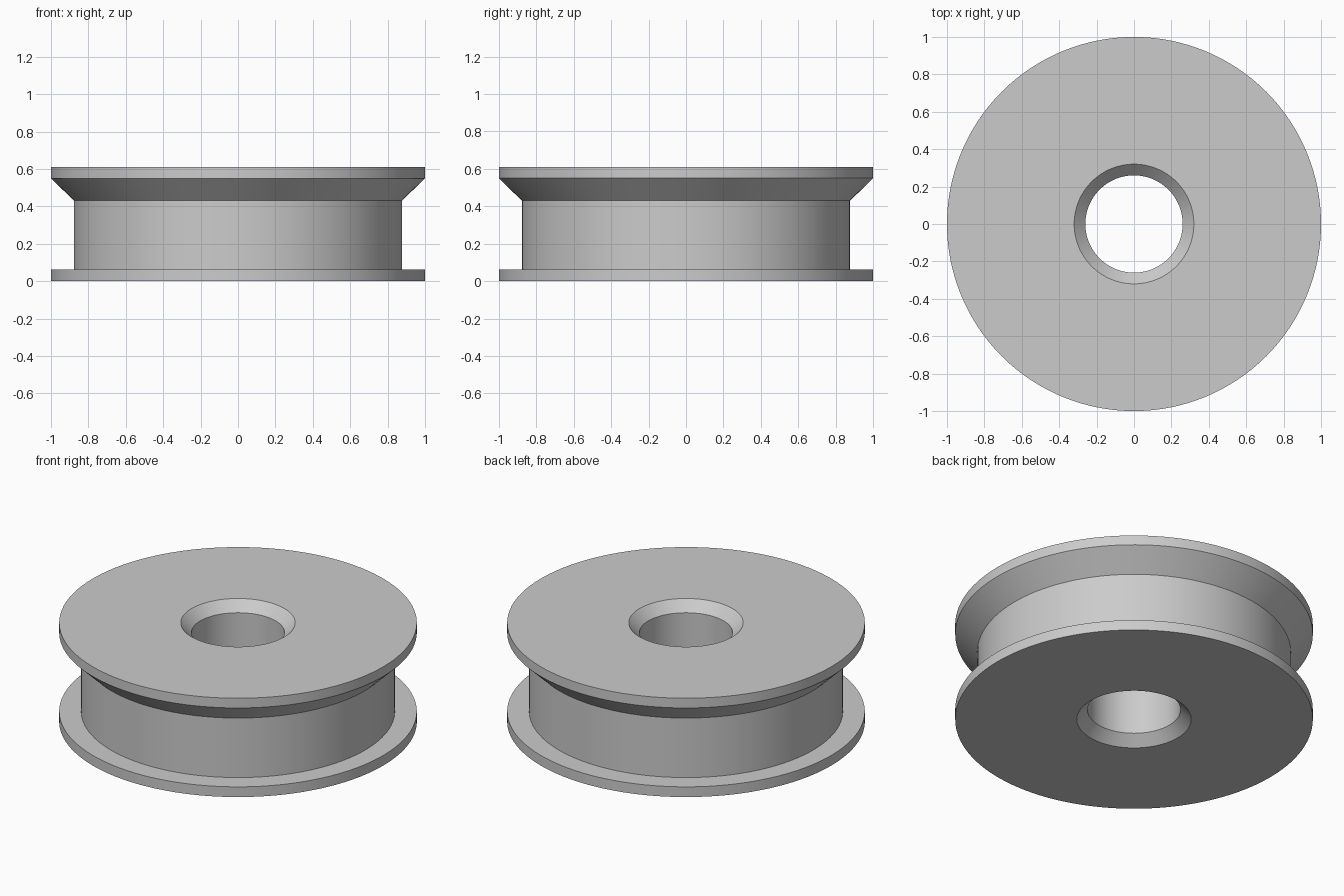
import bpy
import bmesh
import math

cube = bpy.data.objects.get("Cube")
if cube:
    bpy.data.objects.remove(cube, do_unlink=True)

# Plain grey material
grey = bpy.data.materials.new("plain grey")
grey.use_nodes = True
colour = (0.6, 0.6, 0.6, 1)
grey.diffuse_color = colour
grey.node_tree.nodes["Principled BSDF"].inputs["Base Color"].default_value = colour

HEIGHT, RIM, DRUM = 0.61, 1.0, 0.877
BORE, CHAMFER = 0.26, 0.06
SEGMENTS = 128

# Closed cross-section as (radius, height): rims, drum, sloped flange, chamfered bore
profile = [
    (BORE + CHAMFER, 0), (RIM, 0), (RIM, 0.063), (DRUM, 0.063),
    (DRUM, 0.43), (RIM, 0.55), (RIM, HEIGHT), (BORE + CHAMFER, HEIGHT),
    (BORE, HEIGHT - CHAMFER), (BORE, CHAMFER),
]

# Revolve the cross-section around the vertical axis
bm = bmesh.new()
verts = [bm.verts.new((r, 0, z)) for r, z in profile]
edges = [bm.edges.new((v, verts[(i + 1) % len(verts)])) for i, v in enumerate(verts)]
bmesh.ops.spin(bm, geom=verts + edges, cent=(0, 0, 0), axis=(0, 0, 1),
               angle=math.tau, steps=SEGMENTS, use_merge=True)
bmesh.ops.remove_doubles(bm, verts=bm.verts, dist=0.0001)
bmesh.ops.recalc_face_normals(bm, faces=bm.faces)

mesh = bpy.data.meshes.new("grooved_wheel")
bm.to_mesh(mesh)
bm.free()
mesh.materials.append(grey)
wheel = bpy.data.objects.new("grooved_wheel", mesh)
bpy.context.collection.objects.link(wheel)

# Smooth around, sharp at the profile corners
bpy.context.view_layer.objects.active = wheel
wheel.select_set(True)
bpy.ops.object.shade_smooth_by_angle(angle=math.radians(30))
